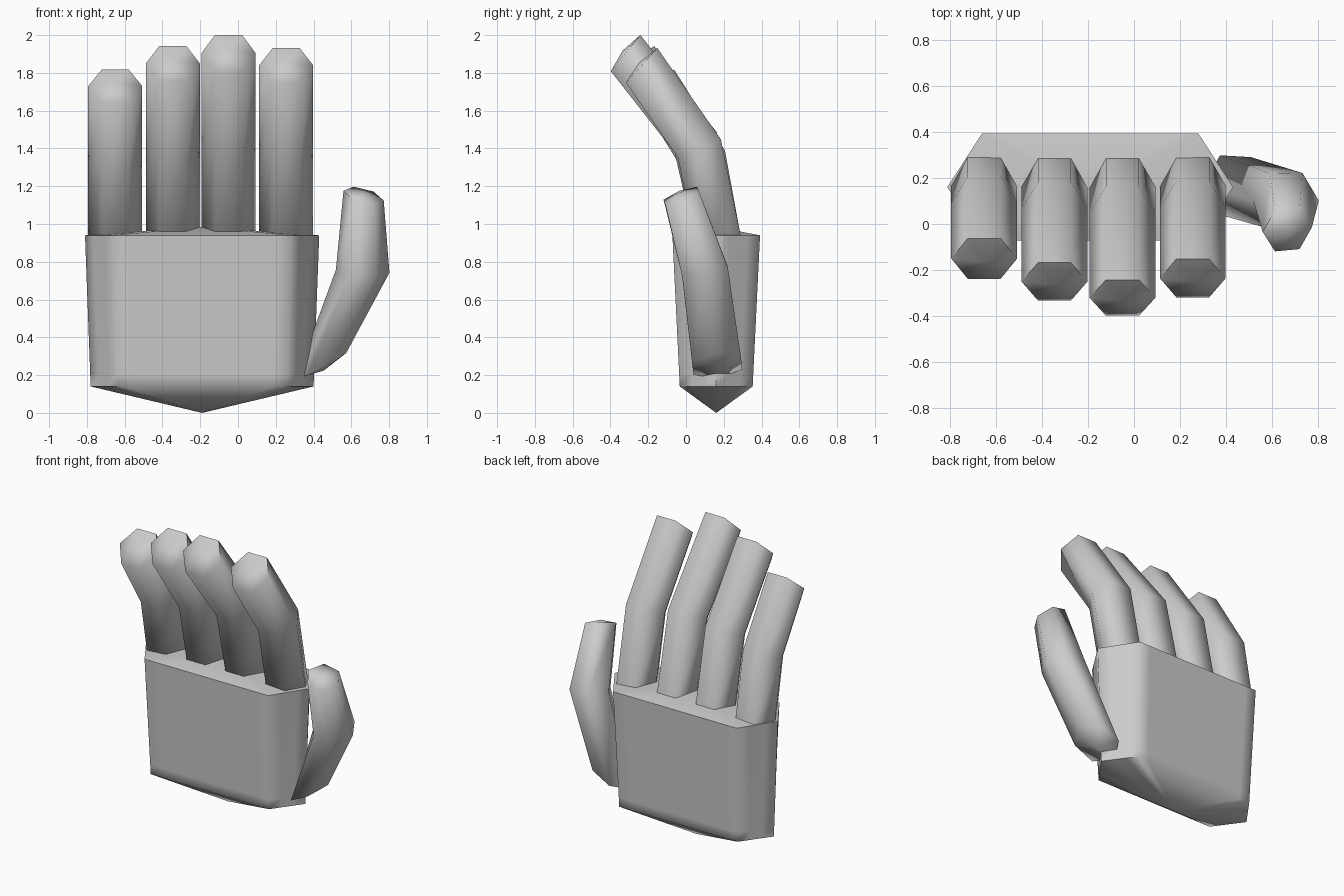
import bpy, bmesh, math
from mathutils import Vector

if "Cube" in bpy.data.objects:
    bpy.data.objects.remove(bpy.data.objects["Cube"])

grey = bpy.data.materials.new("plain_grey")
grey.use_nodes = True
colour = (0.6, 0.6, 0.6, 1)
grey.diffuse_color = colour
grey.node_tree.nodes["Principled BSDF"].inputs["Base Color"].default_value = colour


def skin(name, rings, start, end, angle):
    """Join rings of points with quads and close each end with a fan to an apex."""
    bm = bmesh.new()
    loops = [[bm.verts.new(p) for p in ring] for ring in rings]
    count = len(loops[0])
    for low, high in zip(loops, loops[1:]):
        for i in range(count):
            j = (i + 1) % count
            bm.faces.new((low[i], low[j], high[j], high[i]))
    for loop, apex in ((loops[0], start), (loops[-1], end)):
        tip = bm.verts.new(apex)
        for i in range(count):
            bm.faces.new((loop[i], loop[(i + 1) % count], tip))
    bmesh.ops.recalc_face_normals(bm, faces=bm.faces)
    mesh = bpy.data.meshes.new(name)
    bm.to_mesh(mesh)
    bm.free()
    mesh.materials.append(grey)
    obj = bpy.data.objects.new(name, mesh)
    bpy.context.collection.objects.link(obj)
    bpy.ops.object.select_all(action='DESELECT')
    obj.select_set(True)
    bpy.context.view_layer.objects.active = obj
    bpy.ops.object.shade_smooth_by_angle(angle=math.radians(angle))
    return obj


def hexagon(centre, normal, radius):
    """Six-sided ring across the given direction, with corners along x."""
    n = Vector(normal).normalized()
    u = Vector((1, 0, 0))
    u = (u - n * u.dot(n)).normalized()
    v = n.cross(u)
    return [Vector(centre) + radius * (math.cos(k * math.pi / 3) * u + math.sin(k * math.pi / 3) * v)
            for k in range(6)]


def digit(name, centres, normals, radii, angle=80):
    rings = [hexagon(*args) for args in zip(centres, normals, radii)]
    start = Vector(centres[0]) - Vector(normals[0]).normalized() * 0.03
    end = Vector(centres[-1]) + Vector(normals[-1]).normalized() * 0.02
    return skin(name, rings, start, end, angle)


# Palm: tapered hexagonal block with shallow points above and below
MID_X, MID_Y = -0.19, 0.16


def palm_ring(t):
    z = 0.14 + 0.80 * t
    wide, flat, deep = 0.59 + 0.03 * t, 0.45 + 0.02 * t, 0.193 + 0.039 * t
    corners = [(wide, 0), (flat, deep), (-flat, deep), (-wide, 0), (-flat, -deep), (flat, -deep)]
    ring = []
    for i, corner in enumerate(corners):
        a, b = Vector(corner), Vector(corners[(i + 1) % 6])
        edge = (b - a).normalized() * 0.08
        for p in (a, a + edge, b - edge):
            ring.append((MID_X + p.x, MID_Y + p.y, z))
    return ring


skin("palm", [palm_ring(t) for t in (0, 0.08, 0.93, 1)],
     (MID_X, MID_Y, 0), (MID_X, MID_Y, 0.985), 70)

# Fingers: x position, reach forward and height of the tip
fingers = {
    "index_finger": (0.255, 0.40, 0.90),
    "middle_finger": (-0.05, 0.485, 0.965),
    "ring_finger": (-0.345, 0.415, 0.91),
    "little_finger": (-0.65, 0.315, 0.79),
}
for name, (x, reach, rise) in fingers.items():
    base = Vector((x, 0.165, 0.94))
    bend = base + Vector((0, -0.235 * reach, 0.51 * rise))
    tip = base + Vector((0, -reach, rise))
    lower, upper = (bend - base).normalized(), (tip - bend).normalized()
    cap = upper + Vector((0, -0.18, -0.14))
    digit(name, (base, bend, tip), ((0, 0, 1), lower + upper, cap), (0.143, 0.143, 0.143))

# Thumb: bent outward from the lower side of the palm
digit("thumb",
      ((0.44, 0.165, 0.25), (0.66, 0.10, 0.75), (0.665, -0.025, 1.15)),
      ((-0.45, -0.1, 0.88), (0.06, -0.2, 1), (0.25, -0.35, 0.9)),
      (0.15, 0.142, 0.11))
